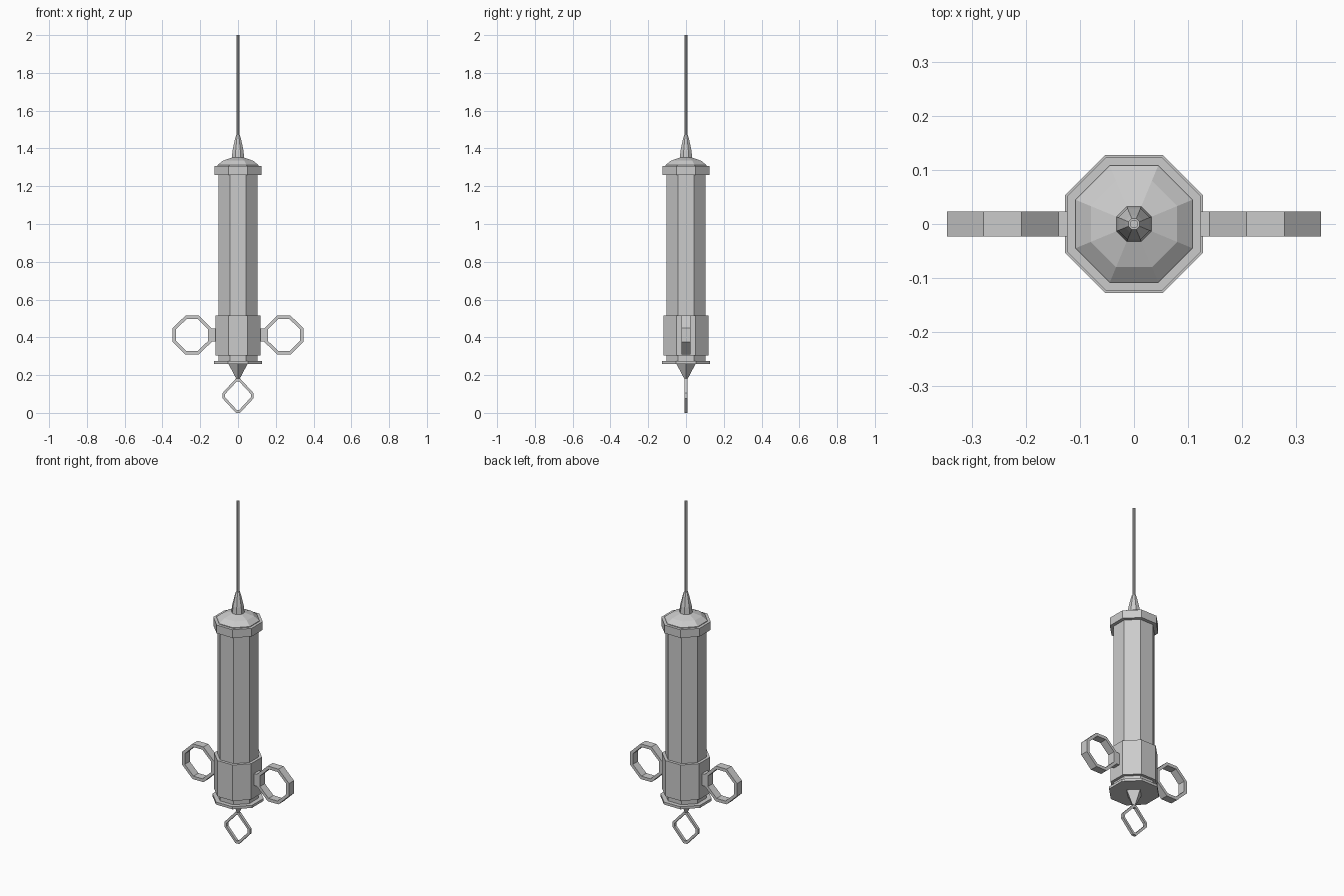
import bpy
from math import sin, cos, pi

if "Cube" in bpy.data.objects:
    bpy.data.objects.remove(bpy.data.objects["Cube"])


def make(name, verts, faces):
    me = bpy.data.meshes.new(name)
    me.from_pydata(verts, [], faces)
    me.update()
    ob = bpy.data.objects.new(name, me)
    bpy.context.collection.objects.link(ob)
    return ob


def lathe(name, profile, n=8, turn=pi / 8):
    """Closed n-sided solid from (flat-side radius, z) pairs, bottom to top."""
    k = 1 / cos(pi / 8) if n == 8 else 1
    verts = [(r * k * cos(turn + 2 * pi * i / n), r * k * sin(turn + 2 * pi * i / n), z)
             for r, z in profile for i in range(n)]
    faces = [(j * n + i, j * n + (i + 1) % n, (j + 1) * n + (i + 1) % n, (j + 1) * n + i)
             for j in range(len(profile) - 1) for i in range(n)]
    last = (len(profile) - 1) * n
    faces += [tuple(reversed(range(n))), tuple(range(last, last + n))]
    return make(name, verts, faces)


def octagon(cx, cz, w, h, fx, fz):
    """Eight-point loop with half sizes w, h and half flats fx, fz."""
    return [(cx + x, cz + z) for x, z in
            [(w, -fz), (w, fz), (fx, h), (-fx, h), (-w, fz), (-w, -fz), (-fx, -h), (fx, -h)]]


def band(name, outer, inner, d):
    """Flat ring in the xz plane with half depth d."""
    n = len(outer)
    verts = [(x, y, z) for loop, y in ((outer, -d), (inner, -d), (inner, d), (outer, d))
             for x, z in loop]
    faces = [(j * n + i, j * n + (i + 1) % n, (j + 1) % 4 * n + (i + 1) % n, (j + 1) % 4 * n + i)
             for j in range(4) for i in range(n)]
    # wind outwards
    return make(name, verts, [f[::-1] for f in faces])


# Body
lathe("barrel", [(0.104, 0.27), (0.104, 1.27)])
lathe("collar", [(0.12, 0.305), (0.12, 0.515)])
lathe("bottom_flange", [(0.128, 0.26), (0.128, 0.275)])

# Top cap, dome, hub and needle
lathe("cap", [(0.124, 1.26), (0.124, 1.308)])
lathe("dome", [(0.108, 1.30), (0.108, 1.312), (0.08, 1.335), (0.03, 1.352)])
lathe("needle_hub", [(0.033, 1.345), (0.029, 1.39), (0.016, 1.45), (0.01, 1.47)])
lathe("needle", [(0.0075, 1.46), (0.0075, 2.0)])

# Plunger tip: small four-sided point under the flange
lathe("plunger_tip", [(0.006, 0.175), (0.052, 0.262)], n=4, turn=0)

# Thumb ring: diamond with clipped corners
band("thumb_ring",
     octagon(0, 0.091, 0.082, 0.091, 0.011, 0.014),
     octagon(0, 0.091, 0.068, 0.076, 0.006, 0.009), 0.008)

# Finger rings with short necks into the collar
for side, s in (("left", -1), ("right", 1)):
    band("finger_ring_" + side,
         octagon(s * 0.243, 0.412, 0.103, 0.103, 0.035, 0.037),
         octagon(s * 0.243, 0.412, 0.085, 0.085, 0.029, 0.031), 0.023)
    bpy.ops.mesh.primitive_cube_add(size=1, location=(s * 0.129, 0, 0.412))
    neck = bpy.context.object
    neck.name = "ring_neck_" + side
    neck.scale = (0.036, 0.046, 0.07)
